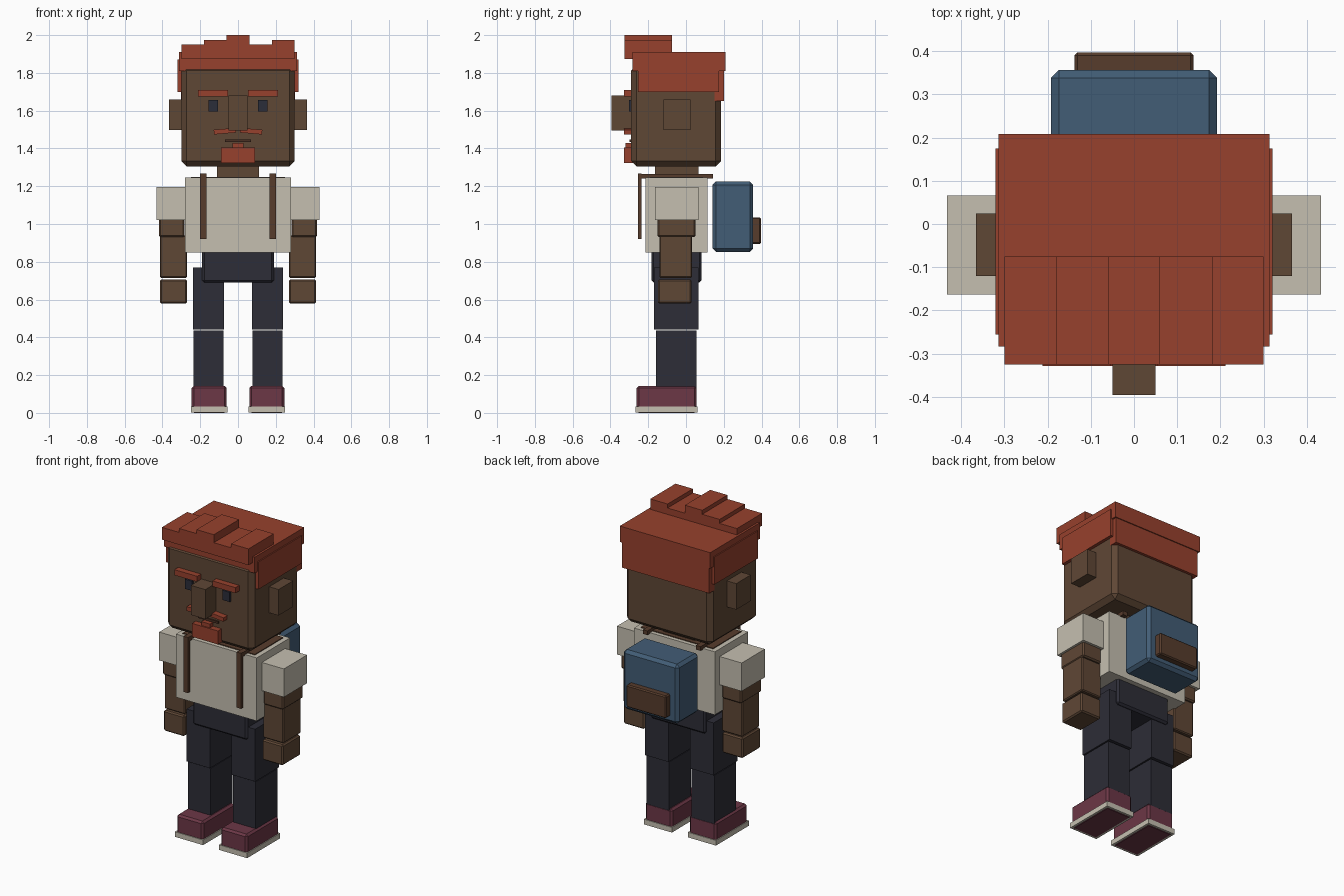
import bpy
import bmesh
from math import radians
from mathutils import Matrix

old = bpy.data.objects.get("Cube")
if old:
    bpy.data.objects.remove(old, do_unlink=True)


def linear(c):
    return c / 12.92 if c <= 0.04045 else ((c + 0.055) / 1.055) ** 2.4


def material(name, code):
    rgb = [linear(int(code[i:i + 2], 16) / 255) for i in (0, 2, 4)]
    mat = bpy.data.materials.new(name)
    mat.use_nodes = True
    mat.diffuse_color = (*rgb, 1)
    bsdf = next(n for n in mat.node_tree.nodes if n.type == 'BSDF_PRINCIPLED')
    bsdf.inputs["Base Color"].default_value = (*rgb, 1)
    bsdf.inputs["Roughness"].default_value = 0.9
    return mat


SKIN = material("brown skin", "5F4735")
HAIR = material("red hair", "97412D")
SHIRT = material("cream cloth", "C5BFB0")
PANTS = material("dark trousers", "2D2D37")
SHOE = material("maroon shoe", "6C3746")
PACK = material("blue canvas", "425D76")
LEATHER = material("brown leather", "573C2C")
EYE = material("dark eye", "2B2D3A")
MOUTH = material("dark lip", "4A3024")


def box(name, mat, x, y, z, bevel=0.0, tilt=0.0):
    """Box from its extents along each axis, with optional chamfer and tilt about y."""
    bm = bmesh.new()
    bmesh.ops.create_cube(bm, size=1)
    size = [b - a for a, b in (x, y, z)]
    bmesh.ops.scale(bm, vec=size, verts=bm.verts)
    if bevel:
        bmesh.ops.bevel(bm, geom=bm.edges[:], offset=bevel, segments=1, affect='EDGES')
    bmesh.ops.rotate(bm, cent=(0, 0, 0), verts=bm.verts,
                     matrix=Matrix.Rotation(radians(tilt), 3, 'Y'))
    mesh = bpy.data.meshes.new(name)
    bm.to_mesh(mesh)
    bm.free()
    mesh.materials.append(mat)
    obj = bpy.data.objects.new(name, mesh)
    obj.location = [(a + b) / 2 for a, b in (x, y, z)]
    bpy.context.collection.objects.link(obj)
    return obj


def middle(name, mat, half, y, z, bevel=0.0):
    return box(name, mat, (-half, half), y, z, bevel)


def pair(name, mat, x, y, z, bevel=0.0, tilt=0.0):
    box("left_" + name, mat, x, y, z, bevel, tilt)
    box("right_" + name, mat, (-x[1], -x[0]), y, z, bevel, -tilt)


# Head and neck
middle("head", SKIN, 0.30, (-0.29, 0.185), (1.305, 1.84), 0.028)
middle("neck", SKIN, 0.11, (-0.165, 0.065), (1.24, 1.32))
pair("ear", SKIN, (0.29, 0.365), (-0.12, 0.024), (1.497, 1.66))

# Face
middle("nose", SKIN, 0.05, (-0.395, -0.28), (1.495, 1.68))
pair("eye", EYE, (0.106, 0.155), (-0.303, -0.28), (1.595, 1.656))
pair("eyebrow", HAIR, (0.053, 0.212), (-0.328, -0.28), (1.675, 1.71))
pair("moustache", HAIR, (0.01, 0.128), (-0.328, -0.28), (1.479, 1.504), tilt=5)
middle("mouth", MOUTH, 0.07, (-0.298, -0.28), (1.434, 1.448))
middle("soul_patch", HAIR, 0.03, (-0.32, -0.28), (1.40, 1.43))
middle("goatee", HAIR, 0.09, (-0.328, -0.28), (1.322, 1.406))

# Hair
middle("hair_cap", HAIR, 0.313, (-0.283, 0.208), (1.81, 1.91))
middle("hair_back", HAIR, 0.302, (0.15, 0.202), (1.65, 1.82))
pair("hair_side", HAIR, (0.28, 0.32), (-0.255, 0.175), (1.70, 1.872))
for i, top in enumerate((1.95, 1.975, 2.0, 1.95, 1.975)):
    x0 = -0.30 + 0.12 * i
    box(f"hair_lock_{i + 1}", HAIR, (x0, x0 + 0.12), (-0.325, -0.075), (1.873, top))

# Torso and arms
middle("torso", SHIRT, 0.28, (-0.215, 0.115), (0.85, 1.245))
middle("collar", LEATHER, 0.25, (-0.19, 0.09), (1.243, 1.25))
pair("sleeve", SHIRT, (0.27, 0.432), (-0.163, 0.066), (1.02, 1.197))
pair("upper_arm", SKIN, (0.282, 0.418), (-0.152, 0.05), (0.93, 1.10), 0.008)
pair("forearm", SKIN, (0.27, 0.413), (-0.14, 0.033), (0.715, 0.94), 0.006)
pair("hand", SKIN, (0.27, 0.413), (-0.148, 0.03), (0.578, 0.707), 0.008)

# Hips and legs
middle("pelvis", PANTS, 0.19, (-0.183, 0.083), (0.69, 0.87), 0.012)
pair("thigh", PANTS, (0.075, 0.238), (-0.17, 0.067), (0.442, 0.77))
pair("shin", PANTS, (0.078, 0.235), (-0.16, 0.055), (0.13, 0.436))

# Shoes with a cream rim around the sole
pair("shoe", SHOE, (0.06, 0.245), (-0.262, 0.056), (0.0, 0.143), 0.012)
pair("sole", SHIRT, (0.055, 0.25), (-0.267, 0.061), (0.003, 0.035))

# Backpack and straps
middle("backpack", PACK, 0.192, (0.14, 0.356), (0.853, 1.225), 0.018)
middle("backpack_pocket", LEATHER, 0.138, (0.34, 0.397), (0.895, 1.035), 0.007)
pair("front_strap", LEATHER, (0.168, 0.2), (-0.255, -0.235), (0.92, 1.268))
pair("shoulder_strap", LEATHER, (0.168, 0.2), (-0.24, 0.142), (1.24, 1.266))
